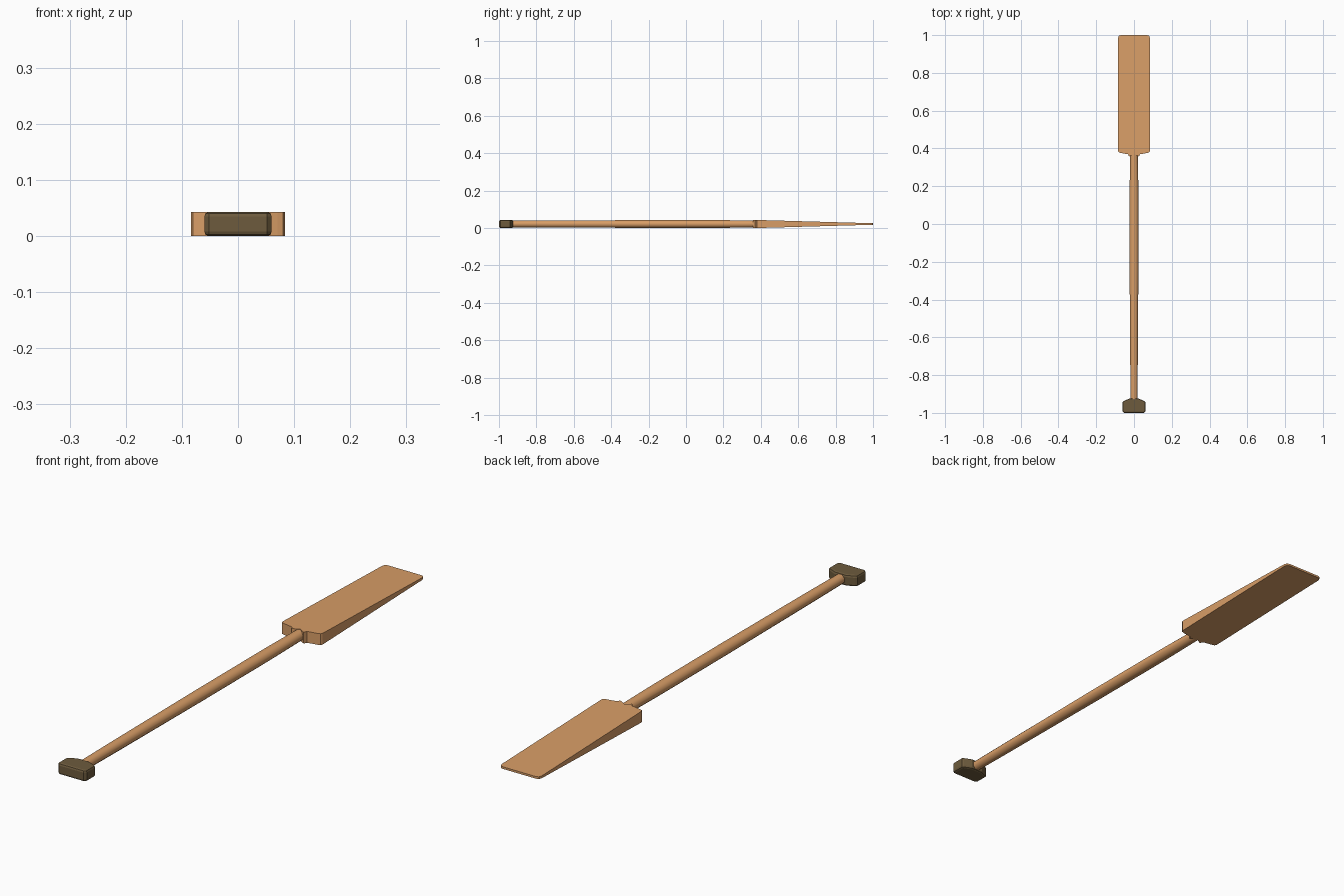
import bpy, bmesh, math

if "Cube" in bpy.data.objects:
    bpy.data.objects.remove(bpy.data.objects["Cube"])

ZC = 0.0215  # centre height of the paddle
HALF = 0.0215


def material(name, rgb):
    m = bpy.data.materials.new(name)
    m.diffuse_color = (*rgb, 1)
    m.use_nodes = True
    m.node_tree.nodes["Principled BSDF"].inputs["Base Color"].default_value = m.diffuse_color
    return m


wood = material("wood", (0.69, 0.34, 0.135))
grip = material("dark_grip", (0.155, 0.105, 0.047))


def finish(name, bm, mat):
    bmesh.ops.recalc_face_normals(bm, faces=bm.faces)
    me = bpy.data.meshes.new(name)
    bm.to_mesh(me)
    bm.free()
    me.materials.append(mat)
    ob = bpy.data.objects.new(name, me)
    bpy.context.collection.objects.link(ob)
    return ob


def mirrored(half):
    """Complete a right-hand outline with its left-hand mirror."""
    return half + [(-x, y) for x, y in reversed(half) if x > 0]


def slab(name, outline, half_height, mat):
    """Flat outline with a thickness that may vary along y."""
    bm = bmesh.new()
    rings = [[bm.verts.new((x, y, ZC + s * half_height(y))) for x, y in outline]
             for s in (-1, 1)]
    n = len(outline)
    for ring in rings:
        bm.faces.new(ring)
    for i in range(n):
        j = (i + 1) % n
        bm.faces.new((rings[0][i], rings[0][j], rings[1][j], rings[1][i]))
    return finish(name, bm, mat)


# Blade: tapers in thickness toward the tip
def blade_half(y):
    t = min(max((y - 0.38) / 0.62, 0), 1)
    return HALF + (0.004 - HALF) * t


blade_outline = mirrored([
    (0, 0.372), (0.016, 0.362), (0.026, 0.357), (0.031, 0.369), (0.07, 0.376),
    (0.08, 0.379), (0.084, 0.386), (0.084, 0.985), (0.08, 0.996), (0.07, 1.0)])
slab("blade", blade_outline, blade_half, wood)

# Shaft: eight-sided, slimmer at both ends
bm = bmesh.new()
rings = []
for y, rx, rz in [(-0.95, 0.018, 0.0175), (-0.73, 0.020, 0.019),
                  (-0.23, 0.0235, 0.0205), (0.17, 0.0235, 0.0205),
                  (0.39, 0.020, 0.019)]:
    ring = []
    for i in range(8):
        a = math.pi / 8 + i * math.pi / 4
        k = 1 / math.cos(math.pi / 8)
        ring.append(bm.verts.new((rx * k * math.cos(a), y, ZC + rz * k * math.sin(a))))
    rings.append(ring)
for r0, r1 in zip(rings, rings[1:]):
    for i in range(8):
        j = (i + 1) % 8
        bm.faces.new((r0[i], r0[j], r1[j], r1[i]))
bm.faces.new(rings[0])
bm.faces.new(rings[-1])
shaft = finish("shaft", bm, wood)
for p in shaft.data.polygons:
    p.use_smooth = len(p.vertices) == 4
shaft.data.set_sharp_from_angle(angle=math.radians(50))

# Handle: bevelled crossbar with shoulders rising to the shaft
handle_outline = mirrored([
    (0.052, -1.0), (0.06, -0.992), (0.06, -0.942), (0.054, -0.937),
    (0.024, -0.924), (0.0, -0.924)])
handle = slab("handle", handle_outline, lambda y: HALF, grip)
bev = handle.modifiers.new("rounded_edges", "BEVEL")
bev.width = 0.008
bev.segments = 2
bev.limit_method = "ANGLE"
bev.angle_limit = math.radians(60)
